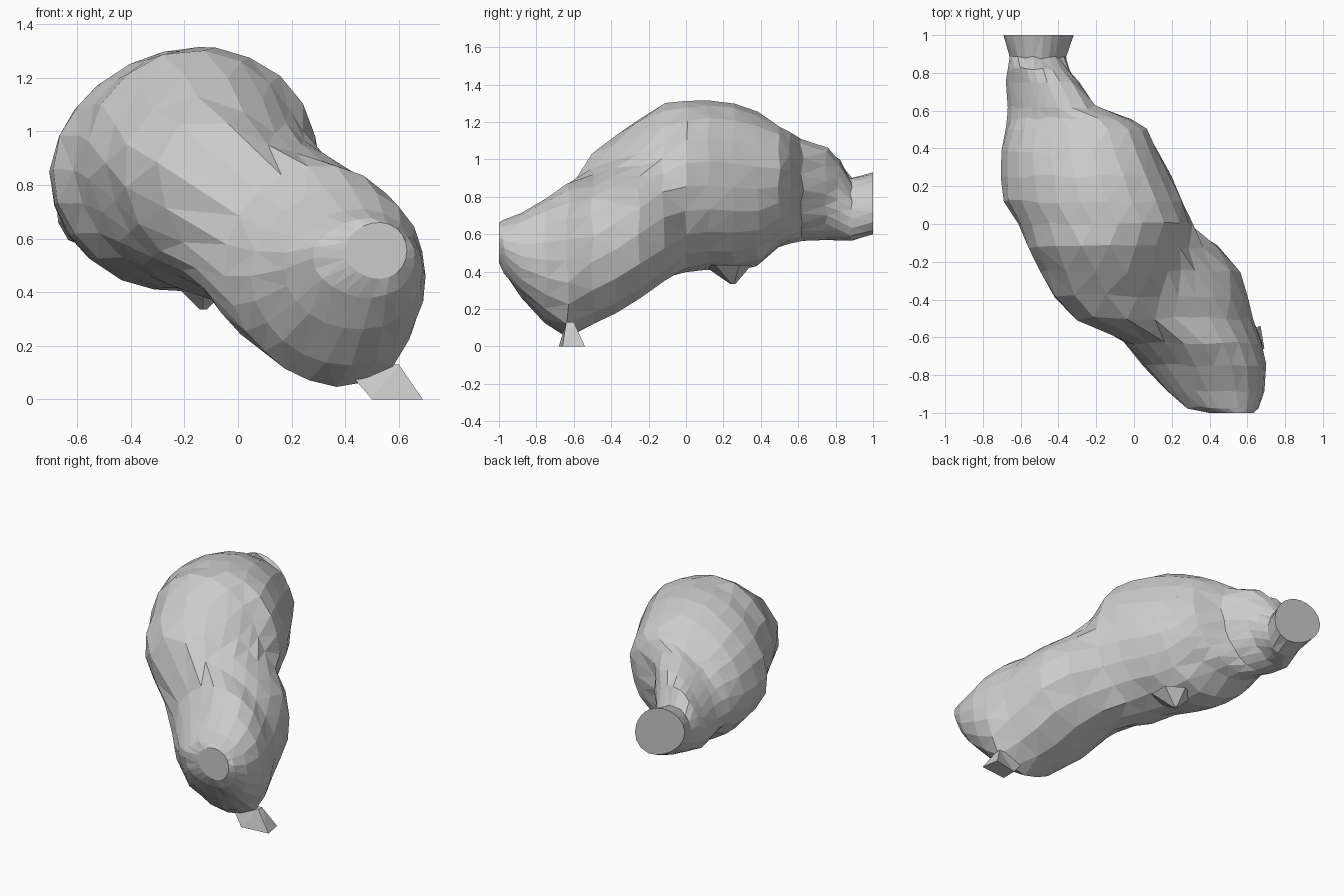
import bpy, bmesh, math, random
from mathutils import Vector
from mathutils.geometry import convex_hull_2d

if "Cube" in bpy.data.objects:
    bpy.data.objects.remove(bpy.data.objects["Cube"])

random.seed(4)
SIDES = 22


def loft(name, rings):
    """Flat-shaded tube through a list of point rings, capped at both ends."""
    bm = bmesh.new()
    loops = [[bm.verts.new(p) for p in ring] for ring in rings]
    n = len(loops[0])
    for a, b in zip(loops, loops[1:]):
        for i in range(n):
            j = (i + 1) % n
            bm.faces.new((a[i], a[j], b[j], b[i]))
    bmesh.ops.triangulate(bm, faces=bm.faces[:])
    bm.faces.new(loops[0])
    bm.faces.new(loops[-1])
    bmesh.ops.recalc_face_normals(bm, faces=bm.faces)
    mesh = bpy.data.meshes.new(name)
    bm.to_mesh(mesh)
    bm.free()
    obj = bpy.data.objects.new(name, mesh)
    bpy.context.collection.objects.link(obj)
    return obj


def oval(x0, x1, z0, z1, lean, twist):
    """Leaning oval that fits the given x and z range; twist skews top against bottom."""
    cx, a, cz, b = (x0 + x1) / 2, (x1 - x0) / 2, (z0 + z1) / 2, (z1 - z0) / 2
    angles = [2 * math.pi * i / 40 for i in range(40)]
    return [Vector((cx + a * math.cos(t), cz + b * math.sin(t + lean + twist * math.sin(t))))
            for t in angles]


def reach(poly, c, d):
    """Farthest distance from c along d to the polygon outline."""
    best = 0.0
    for p, q in zip(poly, poly[1:] + poly[:1]):
        e, w = q - p, p - c
        det = e.x * d.y - e.y * d.x
        if abs(det) > 1e-9:
            s = (d.x * w.y - d.y * w.x) / det
            r = (e.x * w.y - e.y * w.x) / det
            if -1e-6 <= s <= 1 + 1e-6:
                best = max(best, r)
    return best


def ring_around(y, ovals, wobble):
    """One body slice: skin stretched around the ovals, sagging a little between them."""
    pts = [p for o in ovals for p in o]
    hull = [pts[i] for i in convex_hull_2d(pts)]
    xs, zs = [p.x for p in hull], [p.y for p in hull]
    c = Vector(((min(xs) + max(xs)) / 2, (min(zs) + max(zs)) / 2))
    hx, hz = max(xs) - c.x, max(zs) - c.y
    ring = []
    for i in range(SIDES):
        t = 2 * math.pi * i / SIDES
        d = Vector((hx * math.cos(t), hz * math.sin(t))).normalized()
        skin = reach(hull, c, d)
        sag = max(reach(o, c, d) for o in ovals)
        r = (0.75 * skin + 0.25 * sag) * (1.005 + random.uniform(-wobble, wobble))
        ring.append((c.x + r * d.x, y + random.uniform(-wobble, wobble), c.y + r * d.y))
    return ring


# Main hump with rear tube: y -> x range, z range, lean
hump = {
    -0.50: (-0.30, 0.14, 0.48, 1.05, -0.3),
    -0.38: (-0.43, 0.20, 0.42, 1.13, -0.25),
    -0.25: (-0.49, 0.25, 0.39, 1.22, -0.2),
    -0.12: (-0.56, 0.28, 0.37, 1.30, -0.15),
    0.00: (-0.61, 0.31, 0.40, 1.31, -0.05),
    0.12: (-0.69, 0.26, 0.41, 1.31, 0.03),
    0.25: (-0.70, 0.20, 0.40, 1.30, 0.05),
    0.38: (-0.70, 0.13, 0.43, 1.25, 0.08),
    0.50: (-0.68, 0.07, 0.53, 1.18, 0.2),
    0.56: (-0.67, -0.02, 0.55, 1.14, 0.3),
    0.62: (-0.67, -0.20, 0.56, 1.11, 0.4),
    0.75: (-0.68, -0.29, 0.565, 1.06, 0.4),
    0.82: (-0.67, -0.34, 0.565, 1.00, 0.1),
    0.88: (-0.66, -0.36, 0.565, 0.90, -0.2),
    1.00: (-0.69, -0.32, 0.60, 0.93, -0.3),
}
# Front limb: same layout
limb = {
    -1.00: (0.40, 0.63, 0.45, 0.66, 0.0),
    -0.97: (0.28, 0.66, 0.38, 0.675, 0.0),
    -0.88: (0.17, 0.69, 0.26, 0.71, 0.0),
    -0.75: (0.05, 0.70, 0.13, 0.79, 0.0),
    -0.63: (-0.05, 0.68, 0.05, 0.87, -0.1),
    -0.50: (-0.16, 0.63, 0.12, 0.90, -0.15),
    -0.38: (-0.18, 0.60, 0.18, 0.93, -0.15),
    -0.25: (-0.22, 0.56, 0.26, 0.93, -0.15),
    -0.12: (-0.25, 0.45, 0.35, 0.93, -0.1),
}
rings = []
for y in sorted(set(hump) | set(limb)):
    ovals = [oval(*part[y], twist) for part, twist in ((hump, 0.1), (limb, 0.1)) if y in part]
    rings.append(ring_around(y, ovals, 0.0 if abs(y) == 1 else 0.01))
loft("body", rings)

# Knob on the underside
bpy.ops.mesh.primitive_cone_add(vertices=6, radius1=0.015, radius2=0.13, depth=0.10,
                                location=(-0.13, 0.22, 0.385))
knob = bpy.context.object
knob.name = "belly_knob"
for v in knob.data.vertices:
    if v.co.z < 0:
        v.co.y += 0.03

# Small foot flaring out under the front
loft("foot", [
    [(0.39, -0.64, 0.13), (0.60, -0.64, 0.13), (0.60, -0.60, 0.13), (0.39, -0.60, 0.13)],
    [(0.50, -0.68, 0.00), (0.69, -0.66, 0.00), (0.67, -0.54, 0.00), (0.50, -0.58, 0.00)],
])
